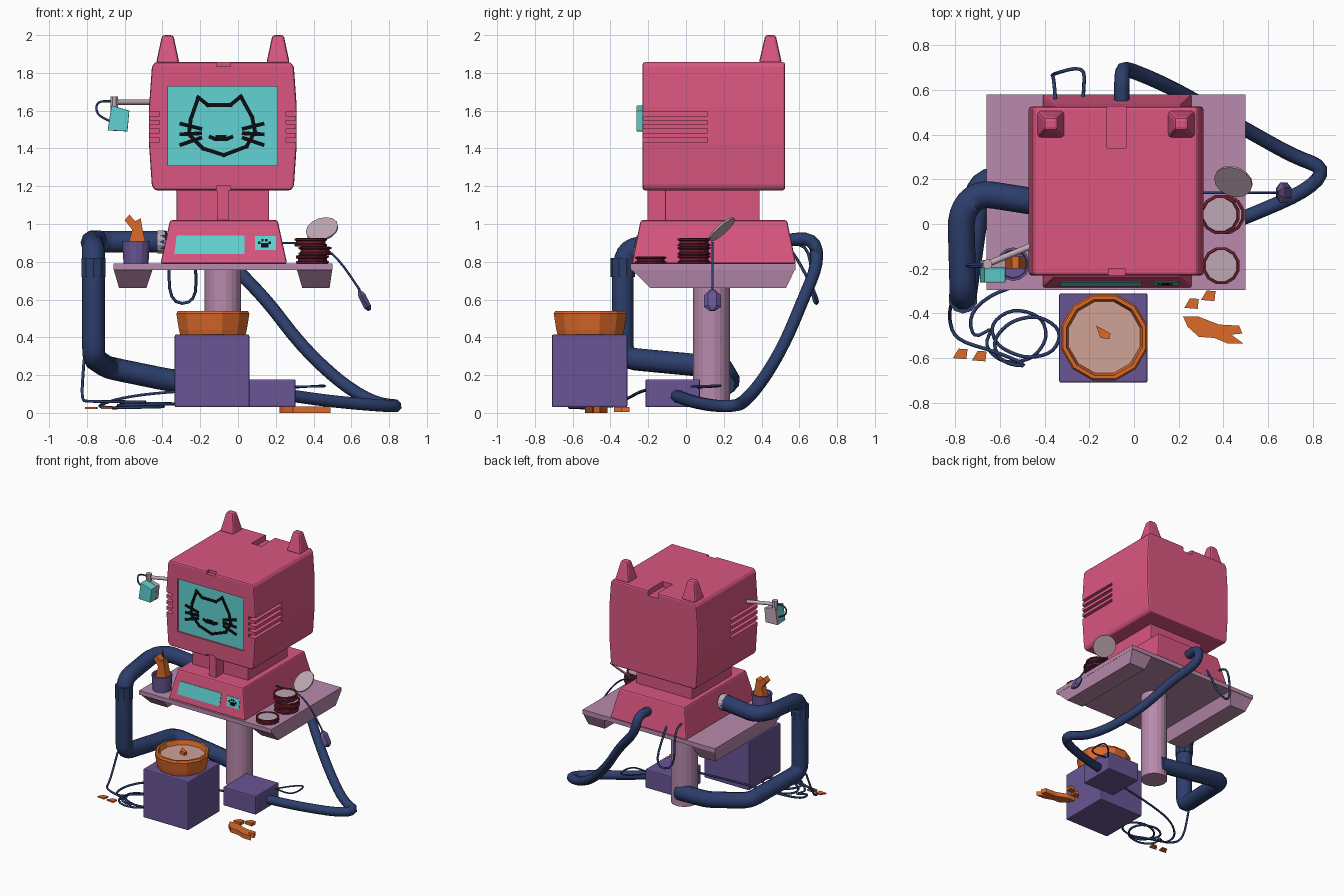
import bpy, bmesh, math
from mathutils import Vector

if "Cube" in bpy.data.objects:
    bpy.data.objects.remove(bpy.data.objects["Cube"])


def material(name, r, g, b):
    lin = lambda c: ((c / 255 + 0.055) / 1.055) ** 2.4 if c > 10 else c / 255 / 12.92
    m = bpy.data.materials.new(name)
    m.diffuse_color = (lin(r), lin(g), lin(b), 1)
    m.use_nodes = True
    m.node_tree.nodes["Principled BSDF"].inputs["Base Color"].default_value = m.diffuse_color
    return m


PINK = material("pink", 218, 86, 128)
CYAN = material("cyan", 98, 212, 212)
PURPLE = material("purple", 104, 85, 148)
MAUVE = material("mauve", 184, 138, 172)
NAVY = material("navy", 44, 62, 108)
ORANGE = material("orange", 222, 106, 42)
MAROON = material("maroon", 112, 30, 50)
SALMON = material("salmon", 208, 162, 150)
PALE = material("pale_grey", 190, 168, 180)
BLACK = material("black", 10, 12, 16)


def make(name, bm, mats, bevel=0, segments=2):
    bmesh.ops.recalc_face_normals(bm, faces=bm.faces)
    me = bpy.data.meshes.new(name)
    bm.to_mesh(me)
    bm.free()
    for m in mats:
        me.materials.append(m)
    ob = bpy.data.objects.new(name, me)
    bpy.context.collection.objects.link(ob)
    if bevel:
        mod = ob.modifiers.new("bevel", 'BEVEL')
        mod.width, mod.segments, mod.limit_method = bevel, segments, 'ANGLE'
    return ob


def baked_mesh(ob):
    bpy.context.view_layer.update()
    dg = bpy.context.evaluated_depsgraph_get()
    return bpy.data.meshes.new_from_object(ob.evaluated_get(dg))


def add_prism(bm, pts, axis, a0, a1):
    at = (lambda u, v, a: (u, a, v)) if axis == 'y' else (lambda u, v, a: (u, v, a))
    lo = [bm.verts.new(at(u, v, a0)) for u, v in pts]
    hi = [bm.verts.new(at(u, v, a1)) for u, v in pts]
    bm.faces.new(lo)
    bm.faces.new(hi)
    for i in range(len(pts)):
        j = (i + 1) % len(pts)
        bm.faces.new((lo[i], lo[j], hi[j], hi[i]))


def prism(name, pts, axis, a0, a1, mat, bevel=0):
    bm = bmesh.new()
    add_prism(bm, pts, axis, a0, a1)
    return make(name, bm, [mat], bevel)


def rect(x0, x1, z0, z1):
    return [(x0, z0), (x1, z0), (x1, z1), (x0, z1)]


def frustum(name, bottom, top, mat, bevel=0):
    # each end is x0, x1, y0, y1, z
    bm = bmesh.new()
    lo, hi = [[bm.verts.new((x, y, e[4])) for x, y in rect(*e[:4])] for e in (bottom, top)]
    bm.faces.new(lo)
    bm.faces.new(hi)
    for i in range(4):
        bm.faces.new((lo[i], lo[i - 1], hi[i - 1], hi[i]))
    return make(name, bm, [mat], bevel)


def box(name, x0, x1, y0, y1, z0, z1, mat, bevel=0):
    return frustum(name, (x0, x1, y0, y1, z0), (x0, x1, y0, y1, z1), mat, bevel)


def lathe(name, profile, loc, n, mat, cap=None):
    bm = bmesh.new()
    rings = [[bm.verts.new((r * math.cos(2 * math.pi * (i + .5) / n), r * math.sin(2 * math.pi * (i + .5) / n), z))
              for i in range(n)] for r, z in profile]
    for a, b in zip(rings, rings[1:]):
        for i in range(n):
            bm.faces.new((a[i], a[i - 1], b[i - 1], b[i]))
    bm.faces.new(rings[0])
    bm.faces.new(rings[-1]).material_index = 1 if cap else 0
    ob = make(name, bm, [mat, cap] if cap else [mat])
    ob.location = loc
    return ob


def tube(name, pts, radius, mat, round_by=1.0, res=2):
    # path with rounded corners, swept with a circle
    P = [Vector(p) for p in pts]
    path = [P[0]]
    for a, b, c in zip(P, P[1:], P[2:]):
        s = b + (a - b).normalized() * min(round_by, (a - b).length * .49)
        e = b + (c - b).normalized() * min(round_by, (c - b).length * .49)
        for k in range(5):
            t = k / 4
            path.append(s * (1 - t) ** 2 + b * 2 * t * (1 - t) + e * t * t)
    path.append(P[-1])
    cu = bpy.data.curves.new(name, 'CURVE')
    cu.dimensions, cu.bevel_depth, cu.bevel_resolution, cu.use_fill_caps = '3D', radius, res, True
    sp = cu.splines.new('POLY')
    sp.points.add(len(path) - 1)
    for q, p in zip(sp.points, path):
        q.co = (*p, 1)
    tmp = bpy.data.objects.new("path", cu)
    bpy.context.collection.objects.link(tmp)
    me = baked_mesh(tmp)
    bpy.data.objects.remove(tmp)
    me.materials.clear()
    me.materials.append(mat)
    for f in me.polygons:
        f.use_smooth = True
        f.material_index = 0
    ob = bpy.data.objects.new(name, me)
    bpy.context.collection.objects.link(ob)
    return ob


CX = -0.08  # symmetry plane of the computer

# monitor housing with bulged sides, screen opening, notches and side vents
half = [(.36, 1.178), (.376, 1.2), (.391, 1.42), (.391, 1.62), (.376, 1.83), (.36, 1.857)]
outline = [(CX + u, z) for u, z in half] + [(CX - u, z) for u, z in reversed(half)]
monitor = prism("monitor_housing", outline, 'y', -.23, .525, PINK, .012)
bm = bmesh.new()
add_prism(bm, rect(-.37, .21, 1.31, 1.727), 'y', -.3, -.21)
add_prism(bm, rect(-.12, -.035, 1.815, 1.9), 'y', .34, .6)
add_prism(bm, rect(-.115, -.04, 1.835, 1.9), 'y', -.3, -.2)
add_prism(bm, rect(-.115, -.04, 1.1, 1.2), 'y', -.3, -.2)
for s in (-1, 1):
    for k in range(4):
        z = 1.435 + .046 * k
        add_prism(bm, rect(*sorted((CX + s * .335, CX + s * .5)), z, z + .022), 'y', -.3, .115)
cutter = make("cutter", bm, [PINK])
cutter.hide_render = True
mod = monitor.modifiers.new("cut", 'BOOLEAN')
mod.operation, mod.object, mod.solver = 'DIFFERENCE', cutter, 'EXACT'
mesh = baked_mesh(monitor)
monitor.modifiers.clear()
monitor.data = mesh
bpy.data.objects.remove(cutter)
for s in (-1, 1):
    x = CX + s * .292
    frustum("ear", (x - .062, x + .062, .385, .508, 1.85), (x - .03, x + .03, .42, .475, 2.0), PINK, .014)

# screen with a drawn animal face
prism("screen", rect(-.37, .21, 1.31, 1.727), 'y', -.218, -.209, CYAN)
face = [(-.25, 1.555), (-.21, 1.67), (-.16, 1.63), (-.04, 1.63), (.015, 1.675), (.075, 1.565), (.09, 1.49),
        (.045, 1.41), (-.075, 1.365), (-.185, 1.40), (-.26, 1.475), (-.25, 1.555)]
strokes = [face, [(-.145, 1.46), (-.12, 1.45), (-.06, 1.45), (-.035, 1.46)], [(-.11, 1.462), (-.07, 1.462)]]
for s in (-1, 1):
    for a, b in ((1.53, 1.505), (1.475, 1.48), (1.42, 1.455)):
        strokes.append([(-.085 + s * .215, a), (-.085 + s * .115, b)])
bm = bmesh.new()
for line in strokes:
    for p, q in zip(line, line[1:]):
        p, q = Vector(p), Vector(q)
        d = (q - p).normalized() * .01
        n = Vector((-d.y, d.x))
        add_prism(bm, [p - d - n, q + d - n, q + d + n, p - d + n], 'y', -.223, -.217)
make("screen_face", bm, [BLACK])

# neck and keyboard base with its panels
box("neck", -.325, .165, -.11, .39, 1.0, 1.19, PINK, .006)
box("neck_post", -.11, -.05, -.205, -.1, 1.0, 1.19, PINK)
frustum("computer_base", (-.41, .26, -.287, .582, .79), (-.36, .21, -.24, .535, 1.02), PINK, .01)


def panel(name, x0, x1, z0, z1, mat, out):
    y = lambda z: -.287 + (z - .79) / .23 * .047
    a, b = y(z0), y(z1)
    bm = bmesh.new()
    v = [bm.verts.new(c) for o in (.003, -out) for c in
         ((x0, a + o, z0), (x1, a + o, z0), (x1, b + o, z1), (x0, b + o, z1))]
    for f in ((0, 1, 2, 3), (4, 5, 6, 7), (0, 1, 5, 4), (1, 2, 6, 5), (2, 3, 7, 6), (3, 0, 4, 7)):
        bm.faces.new([v[i] for i in f])
    ob = make(name, bm, [mat])
    return ob


long_panel = panel("key_panel", -.325, .035, .842, .94, CYAN, .004)
for v in long_panel.data.vertices:  # wider at the bottom left
    if v.co.x < -.3 and v.co.z < .9:
        v.co.x -= .012
panel("small_panel", .09, .2, .862, .937, CYAN, .004)
panel("paw_pad", .122, .162, .875, .9, BLACK, .006)
for x, z in ((.112, .9), (.13, .913), (.15, .913), (.168, .9)):
    panel("paw_toe", x - .006, x + .006, z - .006, z + .008, BLACK, .006)

# table and pole
box("table_top", -.66, .5, -.295, .58, .757, .79, MAUVE)
for a, b, c, d in ((-.66, -.45, -.63, -.485), (.31, .5, .34, .485)):
    frustum("table_end", (c, d, -.19, .53, .662), (a, b, -.295, .58, .765), MAUVE)
lathe("table_pole", [(.098, .05), (.098, .76)], (CX, .135, 0), 20, MAUVE)

# boxes on the floor
box("feeder_box", -.335, .06, -.71, -.31, .03, .415, PURPLE, .008)
box("power_box", .02, .305, -.215, .075, .03, .178, PURPLE, .008)

# bowl with food
lathe("bowl", [(.178, .41), (.186, .44), (.2, .525), (.192, .54), (.176, .54), (.165, .505)],
      (-.133, -.507, 0), 12, ORANGE, SALMON)
prism("food_piece", [(-.17, -.455), (-.15, -.51), (-.11, -.515), (-.105, -.49), (-.14, -.47)], 'z', .5, .53, ORANGE)

# hoses
tube("left_hose", [(-.38, .09, .905), (-.7, .14, .905), (-.775, .05, .91), (-.765, -.31, .87), (-.765, -.335, .76),
                   (-.765, -.335, .29), (-.69, .19, .24), (-.35, .23, .17), (-.08, .2, .15)], .06, NAVY, .07, 3)
collar = lathe("hose_collar", [(.062, -.02), (.062, .02)], (-.405, .095, .905), 12, PALE)
collar.rotation_euler.y = math.pi / 2
cuff = lathe("hose_cuff", [(.066, -.05), (.066, .05)], (-.765, -.335, .77), 10, NAVY)
tube("right_hose", [(-.055, .5, .91), (-.055, .68, .93), (-.04, .7, .79), (.15, .62, .6), (.33, .52, .36),
                    (.54, .4, .16), (.72, .3, .05), (.86, .25, .036), (.78, .15, .036), (.5, .03, .06),
                    (.29, -.05, .09)], .034, NAVY)

# thin cables
tube("back_loop", [(-.35, .54, .9), (-.36, .66, .88), (-.37, .67, .58), (-.22, .71, .58), (-.225, .6, .8),
                   (-.23, .54, .88)], .008, NAVY)
tube("box_loop", [(.3, .04, .14), (.46, .02, .14), (.46, .2, .145), (.38, .16, .14), (.3, .06, .135)], .006, NAVY)
coil = [(.03, -.18, .13), (-.4, -.25, .11), (-.62, -.3, .08), (-.74, -.4, .04), (-.72, -.52, .03)]
for k in range(20):
    a, r = 2.6 + k * math.pi / 4, .9 + .25 * math.sin(k * 1.1)
    coil.append((-.5 + .16 * r * math.cos(a), -.51 + .12 * r * math.sin(a), .025 + .0018 * k))
coil += [(-.62, -.57, .06), (-.8, -.52, .06), (-.83, -.42, .07), (-.815, -.34, .28)]
tube("floor_cable", coil, .008, NAVY, 1, 1)

# hanging fob on a cable
tube("fob_cable", [(.22, .14, .9), (.42, .14, .9), (.53, .14, .82), (.645, .14, .65)], .006, NAVY)
fob = lathe("fob", [(.012, .062), (.045, .03), (.045, -.04), (.018, -.062)], (.668, .14, .597), 6, PURPLE)
fob.scale.x = .5
fob.rotation_euler.y = -.48

# tins and open lid
tin = [(.08, 0), (.09, .004), (.09, .012), (.08, .016), (.08, .03), (.09, .034), (.09, .042), (.078, .045), (.076, .036)]
lathe("front_tin", [(r * .95, z * .85) for r, z in tin], (.39, -.187, .79), 12, MAROON, PALE)
for k, dx in enumerate((0, .012, -.01)):
    lathe("stacked_tin", tin, (.395 + dx, .042, .79 + .045 * k), 12, MAROON, PALE)
lid = lathe("tin_lid", [(.088, -.005), (.088, .005)], (.445, .19, .972), 14, PALE)
lid.rotation_euler = Vector((-.25, -.64, .72)).to_track_quat('Z', 'Y').to_euler()

# cup with a snack
lathe("cup", [(.068, .79), (.075, .91), (.064, .91), (.06, .885)], (-.54, -.18, 0), 14, PURPLE)
prism("cup_snack", [(-.585, .88), (-.56, .97), (-.6, 1.02), (-.575, 1.05), (-.545, 1.015), (-.515, 1.03),
                    (-.505, .97), (-.485, .88)], 'y', -.2, -.145, ORANGE)

# floor snack and crumbs
prism("floor_snack", [(.22, -.415), (.29, -.415), (.38, -.45), (.47, -.455), (.485, -.49), (.435, -.495), (.49, -.535),
                      (.42, -.535), (.36, -.51), (.29, -.505), (.24, -.46)], 'z', 0, .035, ORANGE)
for x, y in ((.26, -.355), (.335, -.32), (-.775, -.58), (-.69, -.59)):
    prism("crumb", [(x - .035, y - .02), (x + .025, y - .025), (x + .03, y + .02), (x - .01, y + .022)],
          'z', .005 if x > 0 else .02, .03, ORANGE)

# side camera on its arm
tube("camera_arm", [(-.44, -.09, 1.645), (-.67, -.185, 1.645)], .014, PALE)
lathe("camera_pivot", [(.022, 1.6), (.022, 1.675)], (-.655, -.18, 0), 8, PALE)
tilted = [(-.69, 1.495), (-.585, 1.49), (-.575, 1.6), (-.67, 1.628)]
prism("camera_front", tilted, 'y', -.262, -.195, CYAN, .004)
prism("camera_back", tilted, 'y', -.195, -.16, PALE)
tube("camera_cable", [(-.66, -.18, 1.65), (-.75, -.18, 1.65), (-.75, -.19, 1.58), (-.67, -.19, 1.54)], .006, NAVY)
